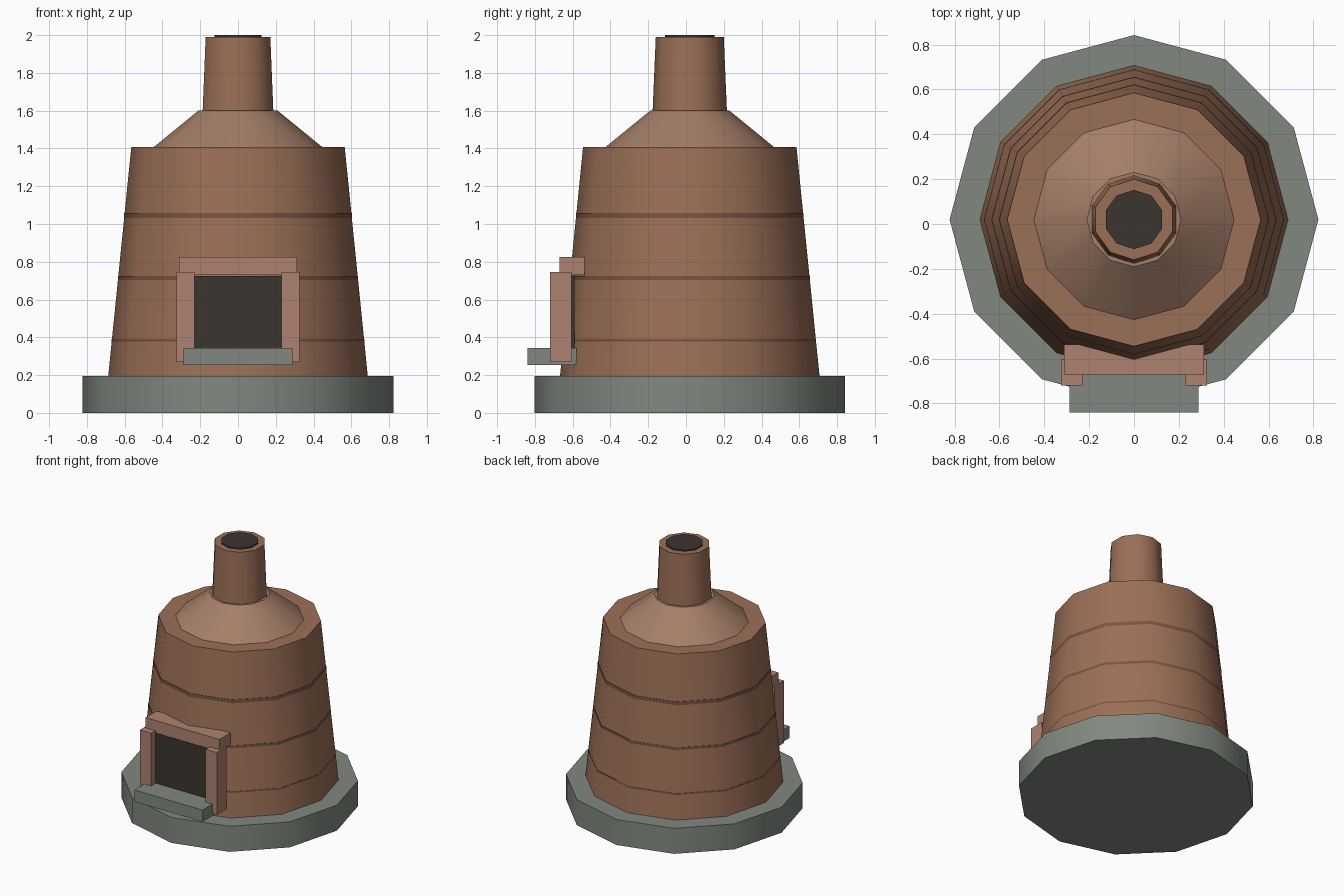
import bpy, math

if "Cube" in bpy.data.objects:
    bpy.data.objects.remove(bpy.data.objects["Cube"])

CY = 0.02  # centre of the round parts


def material(name, rgb):
    m = bpy.data.materials.new(name)
    m.diffuse_color = (*rgb, 1)
    m.use_nodes = True
    m.node_tree.nodes["Principled BSDF"].inputs["Base Color"].default_value = m.diffuse_color
    return m


BRICK = material("brick", (0.33, 0.16, 0.095))
BAND = material("dark_brick", (0.20, 0.09, 0.055))
SHOULDER = material("shoulder_clay", (0.375, 0.21, 0.14))
CLAY = material("clay", (0.42, 0.225, 0.16))
STONE = material("stone", (0.22, 0.25, 0.215))
SOOT = material("soot", (0.044, 0.035, 0.030))


def frustum(name, sides, r0, r1, z0, z1, mat):
    """Tapered prism with one vertex pointing along +y."""
    bpy.ops.mesh.primitive_cone_add(vertices=sides, radius1=r0, radius2=r1,
                                    depth=z1 - z0, location=(0, CY, (z0 + z1) / 2))
    o = bpy.context.object
    o.name = name
    o.data.materials.append(mat)
    bpy.ops.object.shade_smooth_by_angle(angle=math.radians(37))
    return o


def box(name, x0, x1, y0, y1, z0, z1, mat):
    bpy.ops.mesh.primitive_cube_add(size=1, location=((x0 + x1) / 2, (y0 + y1) / 2, (z0 + z1) / 2))
    o = bpy.context.object
    o.name = name
    o.scale = (x1 - x0, y1 - y0, z1 - z0)
    bpy.ops.object.transform_apply(location=False, rotation=False, scale=True)
    o.data.materials.append(mat)
    return o


# Round stack: plinth, body, shoulder, chimney
frustum("plinth", 12, 0.822, 0.822, 0, 0.195, STONE)
frustum("kiln_body", 12, 0.687, 0.565, 0.195, 1.407, BRICK)
frustum("shoulder", 12, 0.455, 0.21, 1.40, 1.60, SHOULDER)
frustum("chimney", 10, 0.197, 0.18, 1.59, 1.99, BRICK)
frustum("flue_opening", 10, 0.132, 0.132, 1.96, 2.0, SOOT)

# Thin straight bands that barely emerge from the tapering body
for i, (low, top) in enumerate([(0.378, 0.39), (0.704, 0.724), (1.032, 1.059)]):
    r = 0.687 - 0.1007 * (low - 0.195)
    frustum(f"course_band_{i + 1}", 12, r, r, low - 0.015, top, BAND)

# Fire door: dark mouth, jambs, lintel and sill
box("fire_mouth", -0.235, 0.235, -0.665, -0.59, 0.30, 0.725, SOOT)
for side, s in (("left", -1), ("right", 1)):
    a, b = sorted((s * 0.23, s * 0.325))
    box(f"{side}_jamb", a, b, -0.72, -0.605, 0.27, 0.746, CLAY)
box("lintel", -0.312, 0.312, -0.67, -0.537, 0.73, 0.824, CLAY)
box("sill", -0.288, 0.288, -0.84, -0.58, 0.253, 0.343, STONE)
